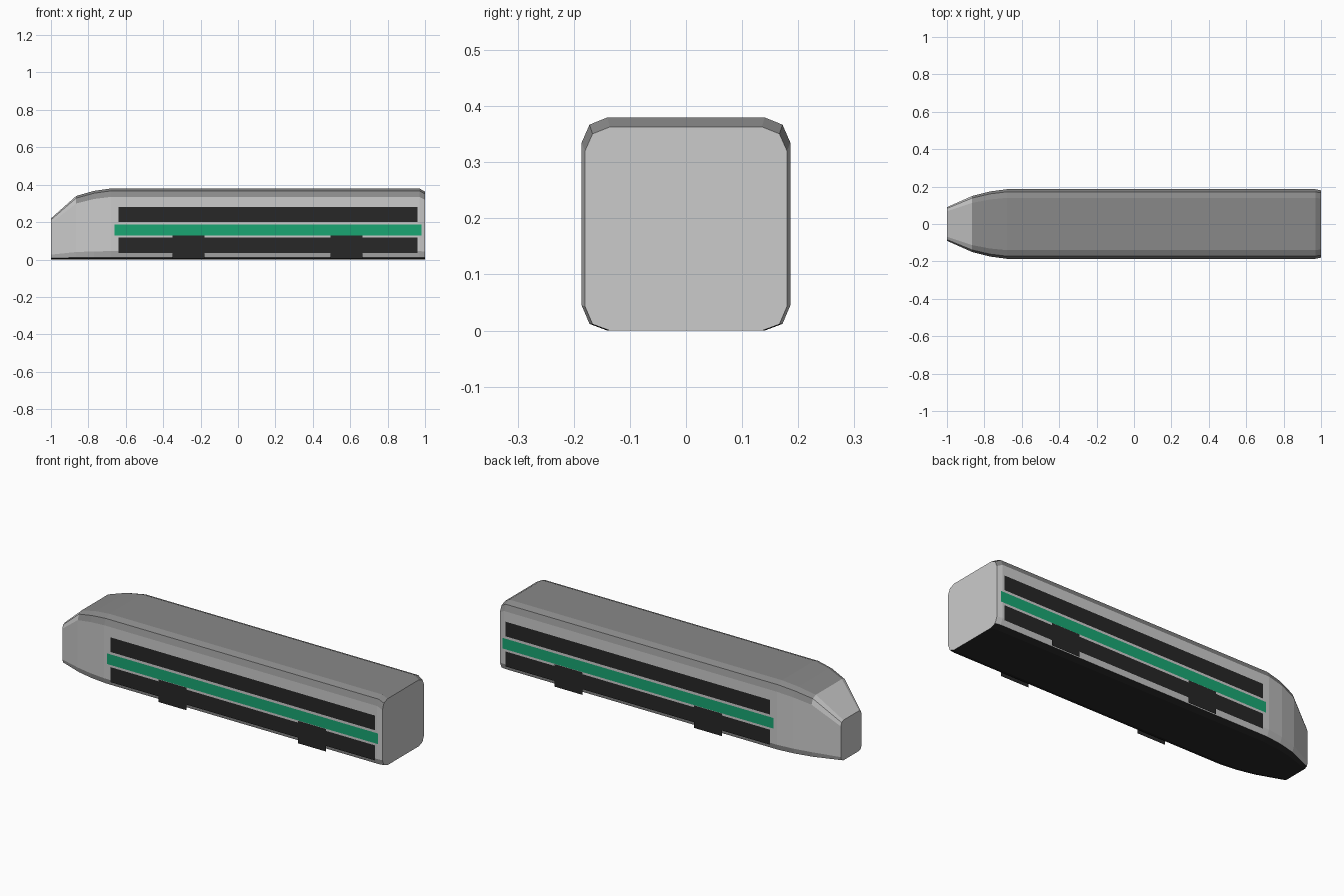
import bpy, bmesh

if "Cube" in bpy.data.objects:
    bpy.data.objects.remove(bpy.data.objects["Cube"])


def material(name, rgb):
    m = bpy.data.materials.new(name)
    m.diffuse_color = (*rgb, 1)
    m.use_nodes = True
    m.node_tree.nodes["Principled BSDF"].inputs["Base Color"].default_value = m.diffuse_color
    return m


grey = material("body_grey", (0.8, 0.8, 0.8))
roof = material("roof_grey", (0.25, 0.25, 0.25))
black = material("black", (0.02, 0.02, 0.02))
green = material("green", (0.01, 0.38, 0.17))

# Car body: one chamfered section, scaled in width and height at each station
HALF, TOP = 0.186, 0.38
side = [(0.14, 0), (0.172, 0.012), (HALF, 0.045),
        (HALF, 0.335), (0.172, 0.367), (0.14, TOP)]
section = side + [(-y, z) for y, z in reversed(side)]
stations = [(-1, 0.09, 0.22), (-0.865, 0.15, 0.34), (-0.77, 0.174, 0.367),
            (-0.68, HALF, TOP), (0.97, HALF, TOP), (1, 0.18, 0.363)]

bm = bmesh.new()
rings = [[bm.verts.new((x, y * w / HALF, z * h / TOP)) for y, z in section]
         for x, w, h in stations]
n = len(section)
for s, (a, b) in enumerate(zip(rings, rings[1:])):
    for i in range(n):
        j = (i + 1) % n
        f = bm.faces.new((a[i], a[j], b[j], b[i]))
        if i in (0, 10, 11):                    # underside
            f.material_index = 2
        elif 3 <= i <= 7 and s > 0:             # roof behind the sloped nose
            f.material_index = 1
bm.faces.new(rings[0])
bm.faces.new(rings[-1])
bmesh.ops.recalc_face_normals(bm, faces=bm.faces)
mesh = bpy.data.meshes.new("train_body")
bm.to_mesh(mesh)
bm.free()
for m in (grey, roof, black):
    mesh.materials.append(m)
bpy.context.collection.objects.link(bpy.data.objects.new("train_body", mesh))


# Flat side panels, mirrored to both sides
def panel(name, x0, x1, z0, z1, y, mat):
    me = bpy.data.meshes.new(name)
    verts, faces = [], []
    for sgn in (-1, 1):
        k = len(verts)
        verts += [(x, sgn * y, z) for x, z in
                  ((x0, z0), (x1, z0), (x1, z1), (x0, z1))]
        faces.append([k, k + 1, k + 2, k + 3][::-sgn])
    me.from_pydata(verts, [], faces)
    me.materials.append(mat)
    bpy.context.collection.objects.link(bpy.data.objects.new(name, me))


panel("upper_windows", -0.64, 0.96, 0.2, 0.28, 0.1875, black)
panel("lower_windows", -0.64, 0.96, 0.035, 0.117, 0.1875, black)
panel("green_stripe", -0.66, 0.98, 0.129, 0.187, 0.188, green)
panel("front_bogie", -0.35, -0.18, 0.005, 0.128, 0.189, black)
panel("rear_bogie", 0.495, 0.665, 0.005, 0.128, 0.189, black)
